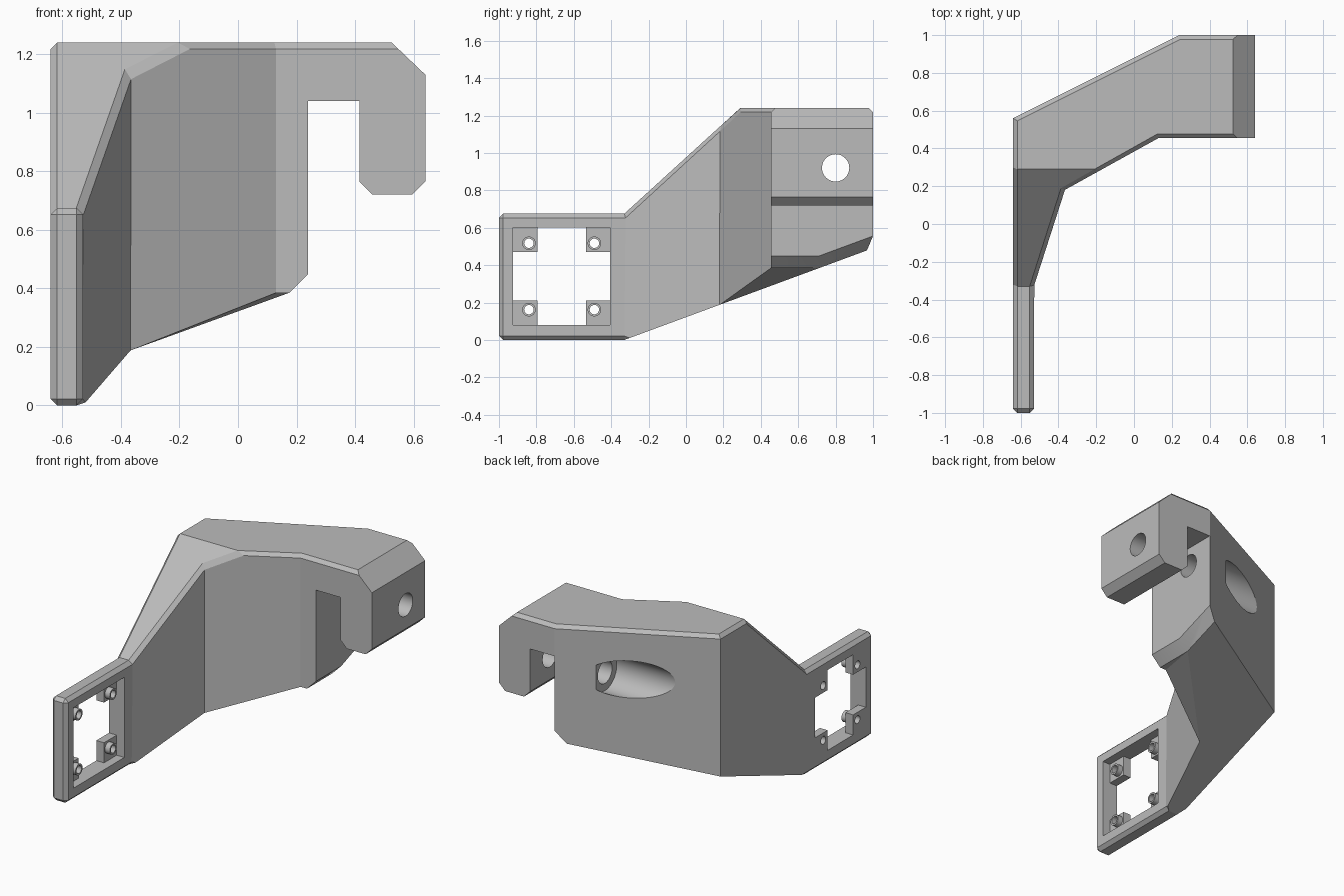
import bpy, bmesh
from mathutils import Vector, Matrix

cube = bpy.data.objects.get("Cube")
if cube:
    bpy.data.objects.remove(cube, do_unlink=True)

grey = bpy.data.materials.new("light grey plastic")
grey.use_nodes = True
grey.diffuse_color = (0.5, 0.5, 0.5, 1)
grey.node_tree.nodes["Principled BSDF"].inputs["Base Color"].default_value = (0.5, 0.5, 0.5, 1)


def make(name, bm):
    bmesh.ops.recalc_face_normals(bm, faces=bm.faces)
    mesh = bpy.data.meshes.new(name)
    bm.to_mesh(mesh)
    bm.free()
    mesh.materials.append(grey)
    obj = bpy.data.objects.new(name, mesh)
    bpy.context.collection.objects.link(obj)
    return obj


def prism(name, points, axis, low, high):
    """Extrude a 2D profile along one axis."""
    bm = bmesh.new()
    coords = []
    for p in points:
        c = list(p)
        c.insert(axis, low)
        coords.append(bm.verts.new(c))
    face = bm.faces.new(coords)
    out = bmesh.ops.extrude_face_region(bm, geom=[face])
    shift = Vector()
    shift[axis] = high - low
    bmesh.ops.translate(bm, vec=shift, verts=[v for v in out["geom"] if isinstance(v, bmesh.types.BMVert)])
    return make(name, bm)


def box(name, x, y, z):
    return prism(name, [(x[0], y[0]), (x[1], y[0]), (x[1], y[1]), (x[0], y[1])], 2, *z)


def rod(name, y, z, radius, low, high, segments=32):
    """Cylinder along x."""
    bm = bmesh.new()
    bmesh.ops.create_cone(bm, cap_ends=True, segments=segments, radius1=radius, radius2=radius, depth=high - low)
    turn = Matrix.Translation(((low + high) / 2, y, z)) @ Matrix.Rotation(1.5707963, 4, "Y")
    bmesh.ops.transform(bm, matrix=turn, verts=bm.verts)
    return make(name, bm)


def hull_below(name, points):
    """Convex cutter from a top outline down past the floor."""
    bm = bmesh.new()
    for x, y, z in points:
        bm.verts.new((x, y, z))
        bm.verts.new((x, y, -0.2))
    out = bmesh.ops.convex_hull(bm, input=bm.verts)
    loose = [v for v in out["geom_interior"] if isinstance(v, bmesh.types.BMVert)]
    bmesh.ops.delete(bm, geom=loose, context="VERTS")
    return make(name, bm)


def combine(obj, other, operation):
    mod = obj.modifiers.new("cut", "BOOLEAN")
    mod.operation, mod.solver, mod.object = operation, "EXACT", other
    graph = bpy.context.evaluated_depsgraph_get()
    mesh = bpy.data.meshes.new_from_object(obj.evaluated_get(graph))
    obj.modifiers.clear()
    obj.data = mesh
    bpy.data.objects.remove(other, do_unlink=True)


# Bent arm: plan outline crossed with side outline
plan = [(-0.64, -1), (-0.53, -1), (-0.53, -0.33), (-0.367, 0.18), (0.13, 0.455),
        (0.64, 0.455), (0.64, 1), (0.24, 1), (-0.64, 0.56)]
SLOPE = 0.369


def floor(y):
    return (y + 0.33) * SLOPE


side = [(-1.2, 0), (-0.33, 0), (1.2, floor(1.2)), (1.2, 1.24), (0.29, 1.24),
        (-0.33, 0.675), (-1.2, 0.675)]
arm = prism("bracket_arm", plan, 2, -0.1, 1.5)
combine(arm, prism("side_cutter", side, 0, -1, 1), "INTERSECT")

# Narrow bevel on top rims, plate end and plate underside
bm = bmesh.new()
bm.from_mesh(arm.data)
bmesh.ops.remove_doubles(bm, verts=bm.verts, dist=0.0005)
bmesh.ops.dissolve_limit(bm, angle_limit=0.01, verts=bm.verts, edges=bm.edges)
bm.normal_update()
rims = []
for e in bm.edges:
    if len(e.link_faces) != 2:
        continue
    nz = sorted(f.normal.z for f in e.link_faces)
    top = nz[1] > 0.5 and abs(nz[0]) < 0.3
    under = nz[0] < -0.99 and abs(nz[1]) < 0.3
    end = all(v.co.y < -0.99 for v in e.verts) and abs(nz[0]) < 0.3 and abs(nz[1]) < 0.3
    if top or under or end:
        rims.append(e)
bmesh.ops.bevel(bm, geom=rims, offset=0.022, offset_type="OFFSET", segments=1, affect="EDGES", clamp_overlap=False)
bm.to_mesh(arm.data)
bm.free()

# Hook, slot and outer chamfer
hook = [(0.175, -0.2), (0.175, 0.385), (0.24, 0.45), (0.24, 1.04), (0.415, 1.04), (0.415, 0.765),
        (0.46, 0.72), (0.595, 0.72), (0.64, 0.765), (0.7, 0.825), (0.7, -0.2)]
combine(arm, prism("hook_cutter", hook, 1, 0.2, 1.2), "DIFFERENCE")
combine(arm, prism("corner_cutter", [(0.504, 1.26), (0.661, 1.11), (0.8, 1.4)], 1, 0.2, 1.2), "DIFFERENCE")

# Underside facets beside the slot
flat_y = 0.385 / SLOPE - 0.33
facet = [(-0.367, 0.18, floor(0.18)), (0.13, 0.455, 0.385), (0.2, 0.35, 0.385),
         (0.2, 0.455, 0.385), (0.175, flat_y, 0.385)]
combine(arm, hull_below("facet_cutter", facet), "DIFFERENCE")
edge = [(x, y, floor(y) + x - 0.175) for x in (0.1, 0.3) for y in (0.6, 1.1)]
combine(arm, hull_below("edge_cutter", edge), "DIFFERENCE")

# Pivot bore with counterbore through the slanted back
combine(arm, rod("bore", 0.8, 0.92, 0.073, -0.9, 0.9, 48), "DIFFERENCE")
combine(arm, rod("counterbore", 0.8, 0.92, 0.12, -0.9, 0.02, 48), "DIFFERENCE")

# Plate window with four corner tabs
Y, Z = (-0.925, -0.405), (0.08, 0.6)
T = 0.13
combine(arm, box("window_recess", (-0.585, -0.4), Y, Z), "DIFFERENCE")
combine(arm, box("window_tall", (-0.8, -0.4), (Y[0] + T, Y[1] - T), Z), "DIFFERENCE")
combine(arm, box("window_wide", (-0.8, -0.4), Y, (Z[0] + T, Z[1] - T)), "DIFFERENCE")

# Standoffs and screw holes on the tabs
for y in (-0.84, -0.49):
    for z in (0.162, 0.517):
        combine(arm, rod("standoff", y, z, 0.036, -0.61, -0.55), "UNION")
        combine(arm, rod("screw_hole", y, z, 0.025, -0.8, -0.4), "DIFFERENCE")

bpy.ops.object.select_all(action="DESELECT")
arm.select_set(True)
bpy.context.view_layer.objects.active = arm
bpy.ops.object.shade_smooth_by_angle(angle=0.3)
